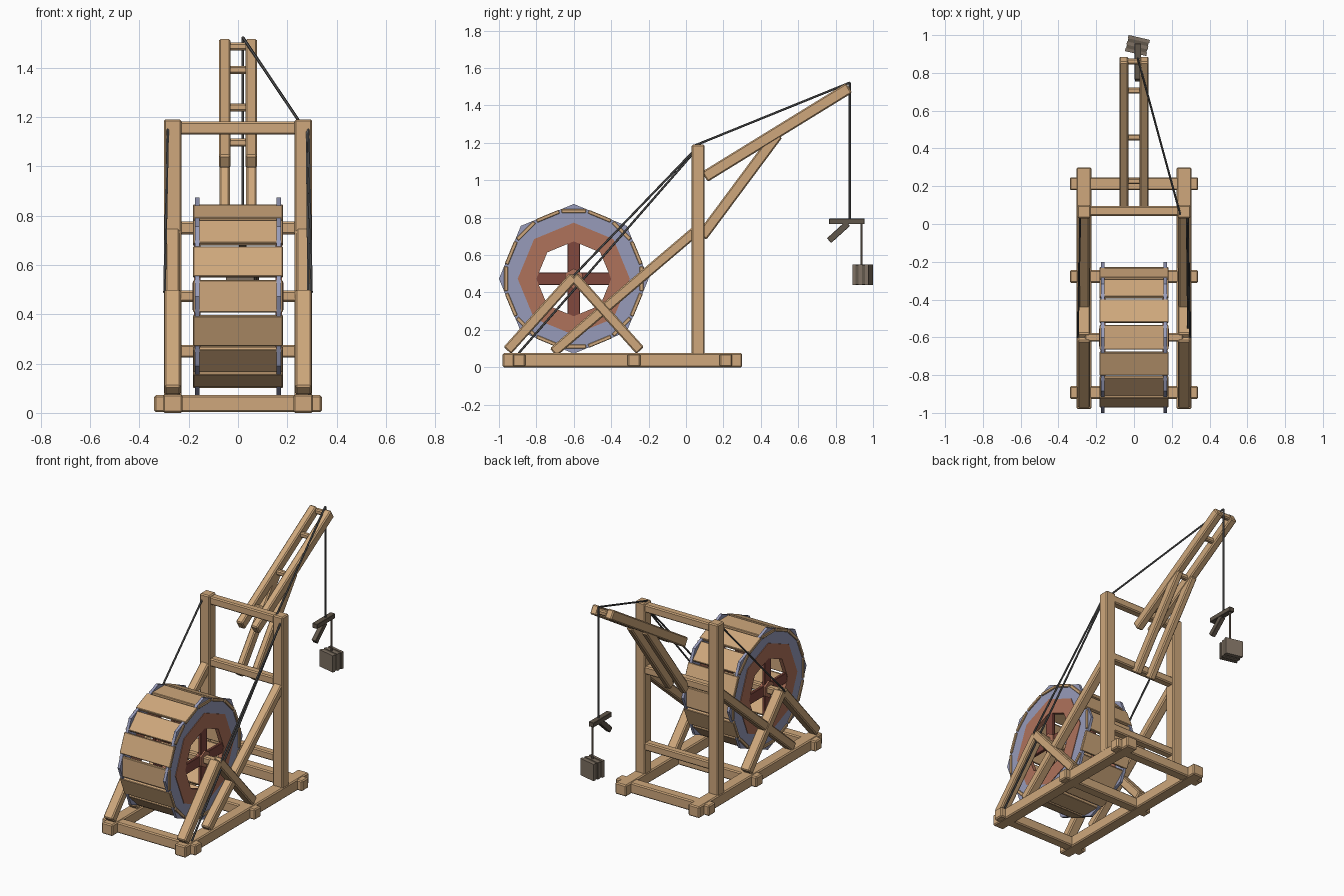
import bpy, bmesh, math
from mathutils import Vector, Matrix

if "Cube" in bpy.data.objects:
    bpy.data.objects.remove(bpy.data.objects["Cube"], do_unlink=True)


def material(name, r, g, b):
    m = bpy.data.materials.new(name)
    m.use_nodes = True
    m.diffuse_color = (r, g, b, 1)
    m.node_tree.nodes["Principled BSDF"].inputs["Base Color"].default_value = (r, g, b, 1)
    return m


wood = material("light_wood", 0.62, 0.39, 0.2)
steel = material("blue_grey_rim", 0.31, 0.33, 0.49)
red = material("red_brown", 0.43, 0.17, 0.105)
maroon = material("maroon", 0.22, 0.065, 0.048)
rope_grey = material("rope_grey", 0.1, 0.1, 0.1)
dark = material("dark_wood", 0.12, 0.095, 0.07)
pale = material("weathered_wood", 0.21, 0.165, 0.125)


def finish(name, bm, mat):
    bmesh.ops.recalc_face_normals(bm, faces=bm.faces)
    me = bpy.data.meshes.new(name)
    bm.to_mesh(me)
    bm.free()
    me.materials.append(mat)
    ob = bpy.data.objects.new(name, me)
    bpy.context.collection.objects.link(ob)
    return ob


def frame(a, b):
    """Matrix at the midpoint, local z along a-b, local x kept level with world x."""
    a, b = Vector(a), Vector(b)
    d = (b - a).normalized()
    side = Vector((1, 0, 0)) if abs(d.x) < 0.9 else Vector((0, 1, 0))
    up = d.cross(side).normalized()
    side = up.cross(d)
    rot = Matrix((side, up, d)).transposed().to_4x4()
    return Matrix.Translation((a + b) / 2) @ rot, (b - a).length


def beam(name, a, b, w, h, mat=wood, bevel=0.007):
    m, length = frame(a, b)
    bm = bmesh.new()
    bmesh.ops.create_cube(bm, size=1)
    bmesh.ops.scale(bm, vec=(w, h, length), verts=bm.verts)
    if bevel:
        bmesh.ops.bevel(bm, geom=bm.edges[:], offset=bevel, segments=1, affect='EDGES')
    bm.transform(m)
    return finish(name, bm, mat)


def rope(name, a, b, r=0.006, mat=rope_grey):
    m, length = frame(a, b)
    bm = bmesh.new()
    bmesh.ops.create_cone(bm, cap_ends=True, segments=6, radius1=r, radius2=r, depth=length)
    bm.transform(m)
    return finish(name, bm, mat)


HUB = Vector((0, -0.6, 0.473))


def ring(name, x, outer, inner, thick, mat):
    """Eight-sided flat ring around the wheel axis."""
    bm = bmesh.new()
    loops = []
    for r, dx in ((outer, -1), (outer, 1), (inner, 1), (inner, -1)):
        loops.append([bm.verts.new(HUB + Vector((x + dx * thick / 2,
                      r * math.cos(i * math.pi / 4), r * math.sin(i * math.pi / 4))))
                      for i in range(8)])
    for k in range(4):
        p, q = loops[k], loops[(k + 1) % 4]
        for i in range(8):
            j = (i + 1) % 8
            bm.faces.new((p[i], p[j], q[j], q[i]))
    return finish(name, bm, mat)


# Base frame and side frames
for s, side in ((-1, "right"), (1, "left")):
    x = s * 0.265
    beam(side + "_base_rail", (x, -0.98, 0.0375), (x, 0.3, 0.0375), 0.08, 0.075)
    beam(side + "_post", (x, 0.065, 0.03), (x, 0.065, 1.19), 0.072, 0.07)
    for end, y in (("front", -0.955), ("back", -0.245)):
        beam(f"{side}_{end}_wheel_leg", (x, y, 0.09), (x, -0.6, 0.485), 0.066, 0.055)
    beam(side + "_long_brace", (x, -0.71, 0.08), (x, 0.06, 0.735), 0.058, 0.055)

for i, y in enumerate((-0.892, -0.278, 0.213)):
    beam(f"base_crossbeam_{i + 1}", (-0.34, y, 0.0375), (0.34, y, 0.0375), 0.068, 0.069)
for name, z in (("low", 0.25), ("middle", 0.75), ("top", 1.155)):
    beam(name + "_post_crossbar", (-0.24, 0.068, z), (0.24, 0.068, z), 0.052, 0.052)

# Boom with its struts and rungs
boom_low, boom_tip = Vector((0, 0.1, 1.018)), Vector((0, 0.872, 1.493))
for s, side in ((-1, "right"), (1, "left")):
    off = Vector((s * 0.054, 0, 0))
    beam(side + "_boom", boom_low + off, boom_tip + off, 0.048, 0.062)
    beam(side + "_boom_strut", off + Vector((0, 0.085, 0.7)),
         off + Vector((0, 0.49, 1.245)), 0.042, 0.06)
for i, t in enumerate((0.165, 0.465, 0.785, 0.985)):
    p = boom_low.lerp(boom_tip, t)
    beam(f"boom_rung_{i + 1}", p - Vector((0.04, 0, 0)), p + Vector((0.04, 0, 0)), 0.032, 0.032)

# Tread wheel
for s, side in ((-1, "right"), (1, "left")):
    x = s * 0.165
    ring(side + "_outer_rim", x, 0.4, 0.27, 0.018, steel)
    ring(side + "_inner_rim", x, 0.3, 0.2, 0.026, red)
    for name, d in (("upright", Vector((0, 0, 0.23))), ("level", Vector((0, 0.23, 0)))):
        c = HUB + Vector((x, 0, 0))
        beam(f"{side}_{name}_spoke", c - d, c + d, 0.02, 0.068, maroon, 0.003)
    rope(side + "_hub", HUB + Vector((x - 0.02, 0, 0)), HUB + Vector((x + 0.02, 0, 0)), 0.055, red)
beam("axle", HUB - Vector((0.26, 0, 0)), HUB + Vector((0.26, 0, 0)), 0.045, 0.045)
for i in range(16):
    a = i * math.tau / 16
    c = HUB + 0.362 * Vector((0, math.cos(a), math.sin(a)))
    t = 0.065 * Vector((0, -math.sin(a), math.cos(a)))
    beam(f"tread_plank_{i + 1}", c - t, c + t, 0.364, 0.02, wood, 0.003)

# Ropes
tip = (0.02, 0.876, 1.522)
rope("boom_stay_rope", tip, (0.245, 0.05, 1.187))
rope("hoist_rope", tip, (0.02, 0.876, 0.78))
for s, side in ((-1, "right"), (1, "left")):
    rope(side + "_axle_rope", (s * 0.285, 0.035, 1.15), (s * 0.298, -0.6, 0.49))
rope("anchor_rope", (0.28, 0.035, 1.14), (0.29, -0.895, 0.075))

# Hanging hook beam and crate
beam("hook_beam", (0.02, 0.765, 0.78), (0.02, 0.955, 0.78), 0.036, 0.03, dark, 0.002)
beam("hook_brace", (0.02, 0.765, 0.677), (0.02, 0.865, 0.768), 0.03, 0.034, dark, 0.002)
rope("crate_rope", (0.02, 0.938, 0.77), (0.02, 0.938, 0.54), 0.006, pale)
turn = Matrix.Rotation(math.radians(-13), 4, 'Z')
for i in range(5):
    crate = Vector((0.018, 0.945, 0.495))
    c = crate + turn @ Vector((0, (i - 2) * 0.0175, 0))
    half = 0.055 if i % 2 else 0.058
    bm = bmesh.new()
    bmesh.ops.create_cube(bm, size=1)
    bmesh.ops.scale(bm, vec=(2 * half, 0.0175, 2 * half - 0.006), verts=bm.verts)
    bm.transform(Matrix.Translation(c) @ turn)
    finish(f"crate_board_{i + 1}", bm, dark if i % 2 else pale)
